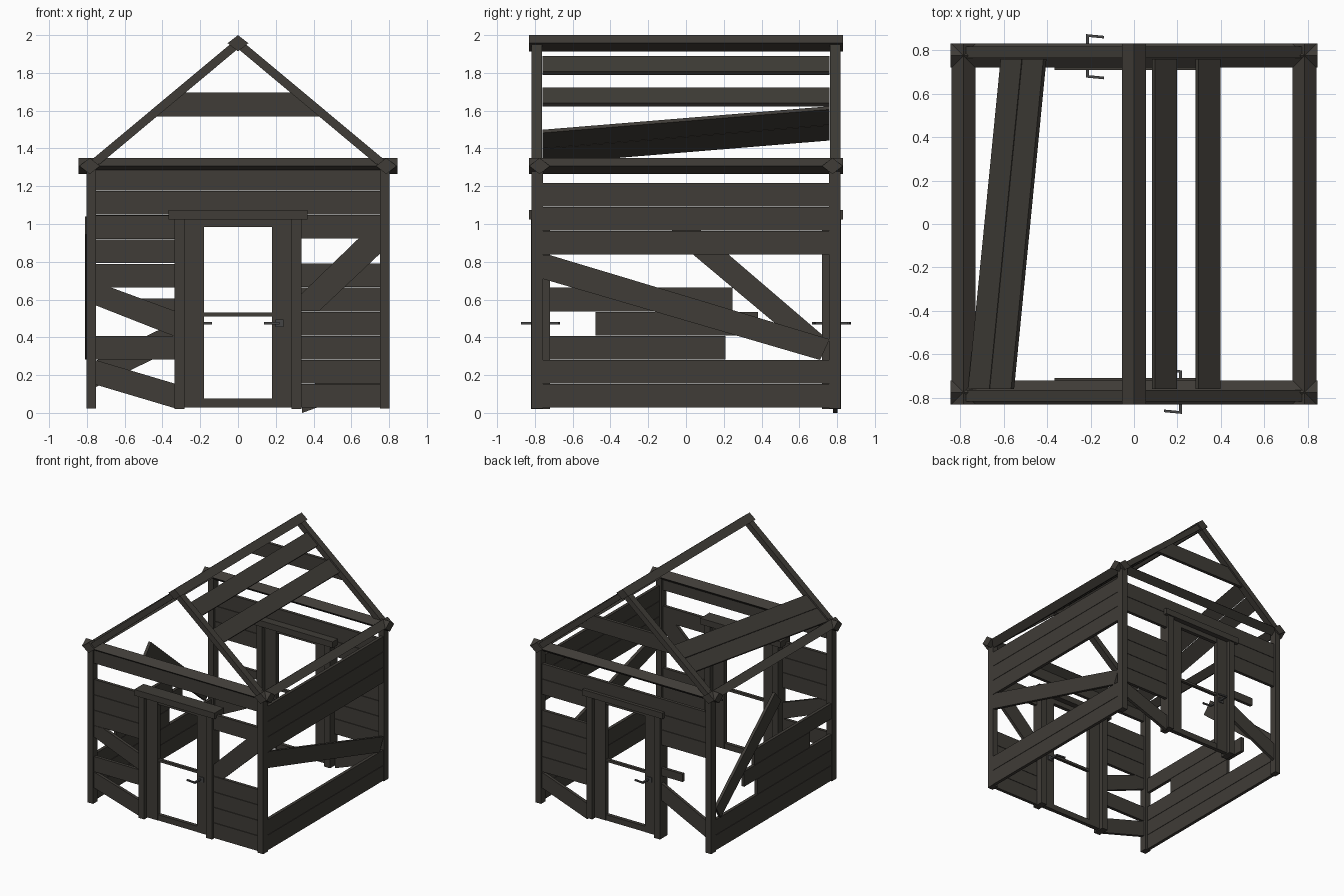
import bpy, bmesh, math
from mathutils import Vector

wood = bpy.data.materials.new("dark_wood")
wood.diffuse_color = (0.05, 0.045, 0.038, 1)
iron = bpy.data.materials.new("iron")
iron.diffuse_color = (0.06, 0.06, 0.06, 1)


def prism(name, pts, o, U, V, W, t, mat=wood):
    """Polygon in the U/V plane at o, extruded by t centred along W."""
    o, U, V, W = Vector(o), Vector(U), Vector(V), Vector(W)
    bm = bmesh.new()
    rings = [[bm.verts.new(o + U * a + V * b + W * s) for a, b in pts] for s in (-t / 2, t / 2)]
    n = len(pts)
    bm.faces.new(rings[0])
    bm.faces.new(rings[1])
    for i in range(n):
        j = (i + 1) % n
        bm.faces.new((rings[0][i], rings[0][j], rings[1][j], rings[1][i]))
    bmesh.ops.recalc_face_normals(bm, faces=bm.faces[:])
    me = bpy.data.meshes.new(name)
    bm.to_mesh(me)
    bm.free()
    me.materials.append(mat)
    ob = bpy.data.objects.new(name, me)
    bpy.context.collection.objects.link(ob)
    return ob


X, Y, Z = (1, 0, 0), (0, 1, 0), (0, 0, 1)


def box(name, x0, x1, y0, y1, z0, z1, mat=wood):
    x0, x1 = sorted((x0, x1))
    y0, y1 = sorted((y0, y1))
    return prism(name, [(x0, z0), (x1, z0), (x1, z1), (x0, z1)],
                 (0, (y0 + y1) / 2, 0), X, Z, Y, y1 - y0, mat)


def rect(a0, a1, b0, b1):
    return [(a0, b0), (a1, b0), (a1, b1), (a0, b1)]


def wall(name, side, boards):
    place = {"front": ((0, -0.79, 0), X, Z, Y), "back": ((0, 0.79, 0), X, Z, Y),
             "left": ((-0.785, 0, 0), Y, Z, X), "right": ((0.785, 0, 0), Y, Z, X)}[side]
    for i, pts in enumerate(boards):
        prism(f"{name}_{i + 1}", pts, *place, 0.026)


def rows(a0, a1, z0, count, h=0.1275):
    return [rect(a0, a1, z0 + i * h, z0 + (i + 1) * h - 0.003) for i in range(count)]


# corner posts
for sx in (-1, 1):
    for sy in (-1, 1):
        box("corner_post", sx * 0.752, sx * 0.802, sy * 0.757, sy * 0.817, 0.022, 1.31)

# eave beams and ridge: squares set on edge
diamond = [(-0.055, 0), (0, -0.043), (0.055, 0), (0, 0.043)]
for s in (-1, 1):
    prism("gable_beam", diamond, (0, s * 0.775, 1.307), Y, Z, X, 1.69)
    prism("eave_beam", diamond, (s * 0.785, 0, 1.307), X, Z, Y, 1.66)
prism("ridge_beam", diamond, (0, 0, 1.957), X, Z, Y, 1.66)

# roof slopes: rafters and surviving boards
ang = math.atan2(0.655, 0.785)
c, sn = math.cos(ang), math.sin(ang)
length = math.hypot(0.655, 0.785)
for s in (-1, 1):
    frame = ((0, 0, 1.957), Y, (s * c, 0, -sn), (s * sn, 0, c))
    for e in (-0.79, 0.79):
        prism("rafter", rect(e - 0.027, e + 0.027, 0, length), *frame, 0.045)
    if s > 0:
        for x in (0.09, 0.29):
            prism("roof_board", rect(-0.76, 0.76, x / c, (x + 0.1) / c), *frame, 0.022)
    else:
        for k in (0, 0.1):
            prism("slanted_roof_board",
                  [(-0.76, (0.56 + k - 0.001) / c), (0.76, (0.41 + k) / c),
                   (0.76, (0.507 + k) / c), (-0.76, (0.657 + k) / c)], *frame, 0.022)

# gable board at the back
wall("gable_board", "back", [[(-0.46, 1.57), (0.46, 1.57), (0.31, 1.695), (-0.31, 1.695)]])

# front wall boards
wall("front_board", "front",
     [rect(-0.755, 0.755, 1.178, 1.30)]
     + rows(-0.755, -0.335, 0.665, 3)
     + [[(-0.755, 0.57), (-0.335, 0.405), (-0.335, 0.54), (-0.67, 0.663), (-0.755, 0.663)],
        rect(-0.755, -0.335, 0.283, 0.408),
        [(-0.755, 0.15), (-0.335, 0.025), (-0.335, 0.155), (-0.755, 0.28)]]
     + rows(0.335, 0.755, 0.028, 4)
     + [[(0.335, 0.54), (0.43, 0.54), (0.77, 0.86), (0.77, 0.925), (0.64, 0.925), (0.335, 0.63)],
        rect(0.335, 0.755, 0.922, 1.047)])

# back wall boards
wall("back_board", "back",
     [rect(-0.755, 0.755, 1.05, 1.175), rect(-0.755, -0.335, 0.922, 1.047),
      rect(-0.755, -0.335, 0.795, 0.919), rect(-0.53, -0.335, 0.54, 0.605),
      [(-0.755, 0.135), (-0.335, 0.34), (-0.335, 0.48), (-0.755, 0.275)],
      rect(0.335, 0.755, 0.922, 1.047)]
     + rows(0.335, 0.755, 0.283, 4)
     + [[(0.34, 0.0), (0.755, 0.15), (0.755, 0.278), (0.34, 0.13)]])

# right wall boards
wall("right_board", "right",
     rows(-0.76, 0.76, 0.028, 2) + rows(-0.76, 0.76, 0.838, 3)
     + [[(-0.76, 0.71), (0.71, 0.28), (0.76, 0.39), (-0.72, 0.835), (-0.76, 0.835)]])

# left wall boards, with one brace leaning on the outside
wall("left_board", "left",
     rows(-0.76, 0.76, 0.028, 2)
     + [rect(-0.76, 0.21, 0.283, 0.408), rect(-0.48, 0.38, 0.411, 0.535),
        rect(-0.76, 0.245, 0.538, 0.663)])
brace = [(0.70, 0.283), (0.76, 0.38), (-0.01, 1.04), (-0.09, 0.945)]
prism("left_brace", brace, (-0.797, 0, 0), Y, Z, X, 0.024)

# doorways: the back one is the front one turned half round
for s, side in ((1, "front"), (-1, "back")):
    for e in (-1, 1):
        box(side + "_door_jamb", e * 0.283, e * 0.337, -s * 0.82, -s * 0.72, 0.02, 1.03)
        box(side + "_door_stile", e * 0.18, e * 0.285, -s * 0.79, -s * 0.755, 0.028, 1.03)
    box(side + "_door_lintel", -0.367, 0.367, -s * 0.83, -s * 0.71, 1.025, 1.075)
    box(side + "_door_top_rail", -0.19, 0.19, -s * 0.788, -s * 0.757, 0.985, 1.03)
    box(side + "_door_bottom_rail", -0.19, 0.19, -s * 0.788, -s * 0.757, 0.028, 0.075)
    box(side + "_door_crossbar", -0.185, 0.185, -s * 0.785, -s * 0.76, 0.511, 0.531)
    # handle: plate, stem and a lever on each face
    box(side + "_handle_plate", s * 0.198, s * 0.242, -s * 0.798, -s * 0.747, 0.455, 0.495, iron)
    box(side + "_handle_stem", s * 0.206, s * 0.22, -s * 0.865, -s * 0.682, 0.467, 0.481, iron)
    for y in (0.868, 0.68):
        prism(side + "_handle_lever", [(s * 0.22, -s * y - 0.006), (s * 0.22, -s * y + 0.006),
              (s * 0.137, -s * (y - 0.008) + 0.006), (s * 0.137, -s * (y - 0.008) - 0.006)],
              (0, 0, 0.474), X, Y, Z, 0.012, iron)
